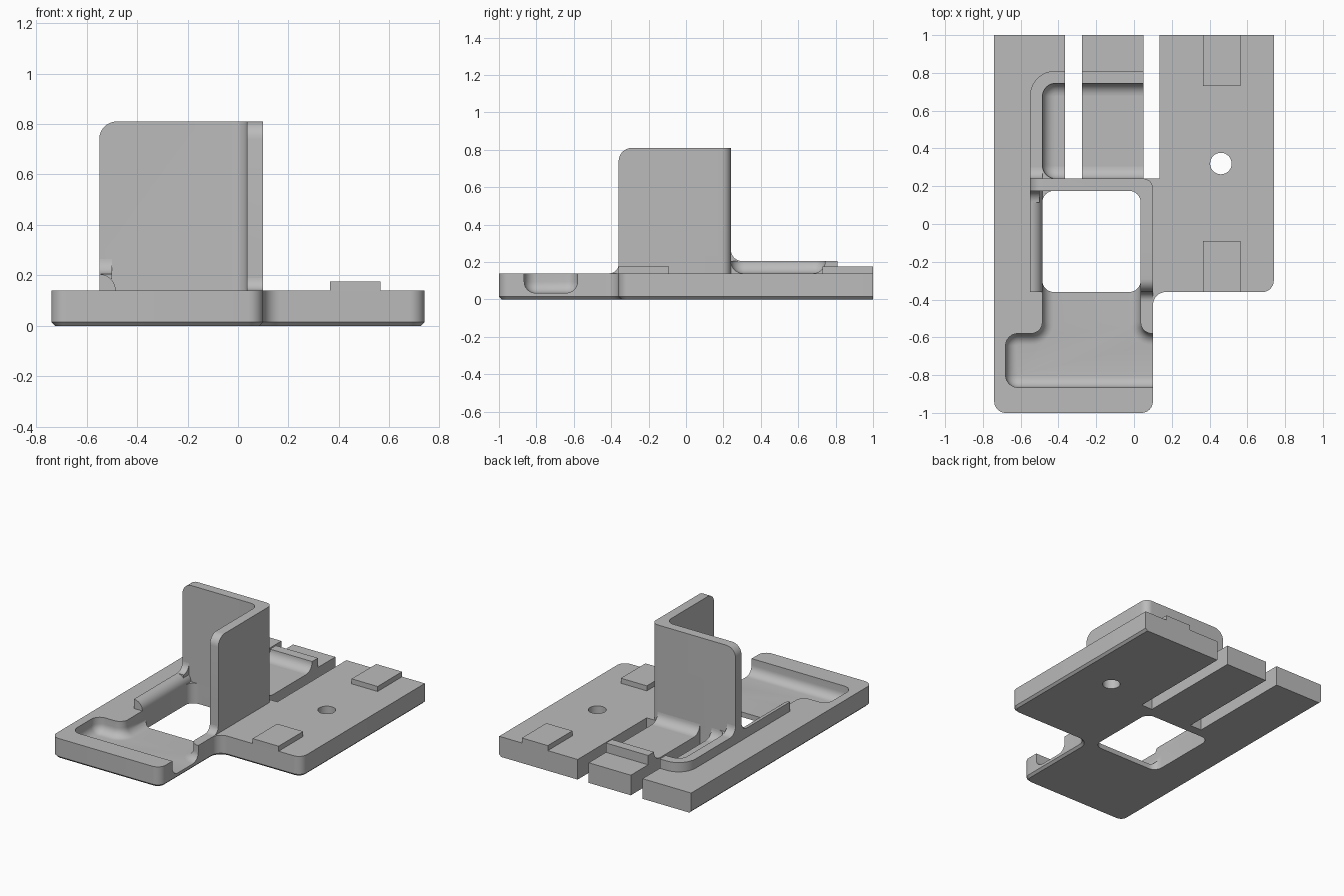
import bpy, bmesh, math
from mathutils import Vector

if "Cube" in bpy.data.objects:
    bpy.data.objects.remove(bpy.data.objects["Cube"])

grey = bpy.data.materials.new("plain_grey")
grey.use_nodes = True
COLOUR = (0.5, 0.5, 0.5, 1)
grey.diffuse_color = COLOUR
grey.node_tree.nodes["Principled BSDF"].inputs["Base Color"].default_value = COLOUR


def outline(corners, d=0.0, steps=8):
    """Counter-clockwise right-angled outline of (x, y, radius), inset by d."""
    pts = []
    for i, (x, y, r) in enumerate(corners):
        p = Vector((x, y))
        e1 = (p - Vector(corners[i - 1][:2])).normalized()
        e2 = (Vector(corners[(i + 1) % len(corners)][:2]) - p).normalized()
        n1, n2 = Vector((-e1.y, e1.x)), Vector((-e2.y, e2.x))
        s = 1 if e1.cross(e2) > 0 else -1
        p = p + d * (n1 + n2)
        if r == 0:
            pts.append(p)
            continue
        r -= s * d
        centre = p + s * r * (n1 + n2)
        for k in range(steps + 1):
            t = math.pi / 2 * k / steps
            pts.append(centre - s * r * (n1 * math.cos(t) + n2 * math.sin(t)))
    return pts


def skin(name, rings):
    """Closed solid through a stack of equal-length rings."""
    bm = bmesh.new()
    loops = [[bm.verts.new(p) for p in ring] for ring in rings]
    for a, b in zip(loops, loops[1:]):
        for i in range(len(a)):
            bm.faces.new((a[i - 1], a[i], b[i], b[i - 1]))
    bm.faces.new(loops[0])
    bm.faces.new(loops[-1])
    bmesh.ops.recalc_face_normals(bm, faces=bm.faces)
    mesh = bpy.data.meshes.new(name)
    bm.to_mesh(mesh)
    bm.free()
    mesh.materials.append(grey)
    obj = bpy.data.objects.new(name, mesh)
    bpy.context.collection.objects.link(obj)
    return obj


def loft(name, corners, levels):
    """Upright solid; levels are (height, inset)."""
    return skin(name, [[(p[0], p[1], z) for p in outline(corners, d)] for z, d in levels])


def prism(name, pts, a, b, axis="Z"):
    place = {"X": lambda u, v, t: (t, u, v), "Y": lambda u, v, t: (u, t, v),
             "Z": lambda u, v, t: (u, v, t)}[axis]
    return skin(name, [[place(p[0], p[1], t) for p in pts] for t in (a, b)])


def rect(x0, x1, y0, y1, r=0):
    return [(x0, y0, r), (x1, y0, r), (x1, y1, r), (x0, y1, r)]


def box(name, x0, x1, y0, y1, z0, z1):
    return prism(name, outline(rect(x0, x1, y0, y1)), z0, z1)


def combine(obj, tool, operation="DIFFERENCE"):
    mod = obj.modifiers.new("cut", "BOOLEAN")
    mod.operation, mod.object, mod.solver = operation, tool, "EXACT"
    bpy.context.view_layer.objects.active = obj
    bpy.ops.object.modifier_apply(modifier=mod.name)
    bpy.data.objects.remove(tool)


def cove_levels(floor, radius, top, steps=8):
    """Levels for a pocket with a rounded floor edge."""
    angles = [math.pi / 2 * k / steps for k in range(steps + 1)]
    return [(floor + radius * (1 - math.cos(t)), radius * (1 - math.sin(t)))
            for t in angles] + [(top, 0)]


def cut_slots(obj):
    for x0, x1 in ((-0.365, -0.275), (0.05, 0.135)):
        combine(obj, box("slot", x0, x1, 0.24, 1.2, -0.1, 0.5))


TOP, RIDGE = 0.14, 0.205

# Base plate with chamfered underside
base = loft("base_plate", [
    (-0.74, -1, 0.06), (0.1, -1, 0.06), (0.1, -0.36, 0.07),
    (0.74, -0.36, 0.06), (0.74, 1.1, 0), (-0.74, 1.1, 0)],
    [(0, 0.015), (0.015, 0), (TOP, 0)])
combine(base, box("back_trim", -1, 1, 1, 1.3, -0.1, 0.5))
cut_slots(base)

# Front pocket, open at the left and running into the square opening
combine(base, loft("pocket", [
    (-0.68, -0.865, 0.065), (0.3, -0.865, 0), (0.3, -0.58, 0),
    (0.035, -0.58, 0.06), (0.035, -0.2, 0), (-0.485, -0.2, 0),
    (-0.485, -0.58, 0.06), (-0.68, -0.58, 0.065)],
    cove_levels(0.035, 0.06, 0.3)))
combine(base, loft("opening", rect(-0.485, 0.035, -0.36, 0.175, 0.06),
                   [(-0.1, 0), (0.4, 0)]))

# Screw hole
ring = [(0.46 + 0.057 * math.cos(k * math.pi / 16),
         0.32 + 0.057 * math.sin(k * math.pi / 16)) for k in range(32)]
combine(base, prism("screw_hole", ring, -0.1, 0.4))

# Angled upright wall, trimmed to rounded silhouettes
wall = loft("upright_wall", [
    (-0.55, 0.175, 0), (0.035, 0.175, 0.06), (0.035, -0.36, 0),
    (0.1, -0.36, 0), (0.1, 0.24, 0.05), (-0.55, 0.24, 0)],
    [(0.12, 0), (0.9, 0)])
front_shape = [(-0.55, 0, 0), (0.5, 0, 0), (0.5, 0.81, 0), (-0.55, 0.81, 0.07)]
side_shape = [(-0.36, 0, 0), (0.5, 0, 0), (0.5, 0.85, 0), (-0.36, 0.81, 0.07)]
side_shape[2] = (0.5, 0.81, 0)
combine(wall, prism("front_trim", outline(front_shape), -1, 1, "Y"), "INTERSECT")
combine(wall, prism("side_trim", outline(side_shape), -1, 1, "X"), "INTERSECT")

# Raised rear rim with coved inner edge
rim = loft("rear_rim", [(-0.55, 0.23, 0), (0.05, 0.23, 0), (0.05, 0.81, 0),
                        (-0.55, 0.81, 0.13)], [(0.13, 0), (RIDGE, 0)])
combine(rim, loft("rim_cavity", rect(-0.485, 0.3, 0.24, 0.745, 0.07),
                  [(0.1, 0.065)] + cove_levels(TOP, 0.065, 0.3)))
cut_slots(rim)

# Rounded ridge beside the opening
arc = [math.pi / 2 * k / 8 for k in range(9)]
quarter = [(-0.55 + 0.065 * math.cos(t), TOP + 0.065 * math.sin(t)) for t in arc]
side_ridge = prism("side_ridge", [(-0.55, 0.13), (-0.485, 0.13)] + quarter,
                   -0.36, 0.2, "Y")


def cove(name, y, z, r, direction, x0, x1):
    """Concave fillet running along x, spreading from a wall face at y."""
    pts = [(y - 0.01 * direction, z + r), (y - 0.01 * direction, z - 0.02),
           (y + r * direction, z - 0.02)]
    pts += [(y + direction * r * (1 - math.sin(t)), z + r * (1 - math.cos(t))) for t in arc]
    return prism(name, pts, x0, x1, "X")


# Fillets where the wall meets the ridges and plate
coves = [cove("rear_fillet", 0.24, RIDGE, 0.06, 1, -0.55, -0.485),
         cove("front_fillet", 0.175, RIDGE, 0.06, -1, -0.55, -0.5),
         cove("wall_foot_fillet", -0.36, TOP, 0.05, -1, 0.035, 0.1)]

# Locating pads
pads = [box(name, 0.365, 0.565, y0, y1, 0.13, 0.175)
        for name, y0, y1 in (("front_pad", -0.36, -0.09), ("rear_pad", 0.73, 1.0))]

# Smooth the rounded surfaces, keep hard edges
bpy.ops.object.select_all(action="DESELECT")
for obj in [base, wall, rim, side_ridge] + coves + pads:
    obj.select_set(True)
bpy.context.view_layer.objects.active = base
bpy.ops.object.shade_smooth_by_angle(angle=math.radians(30))
